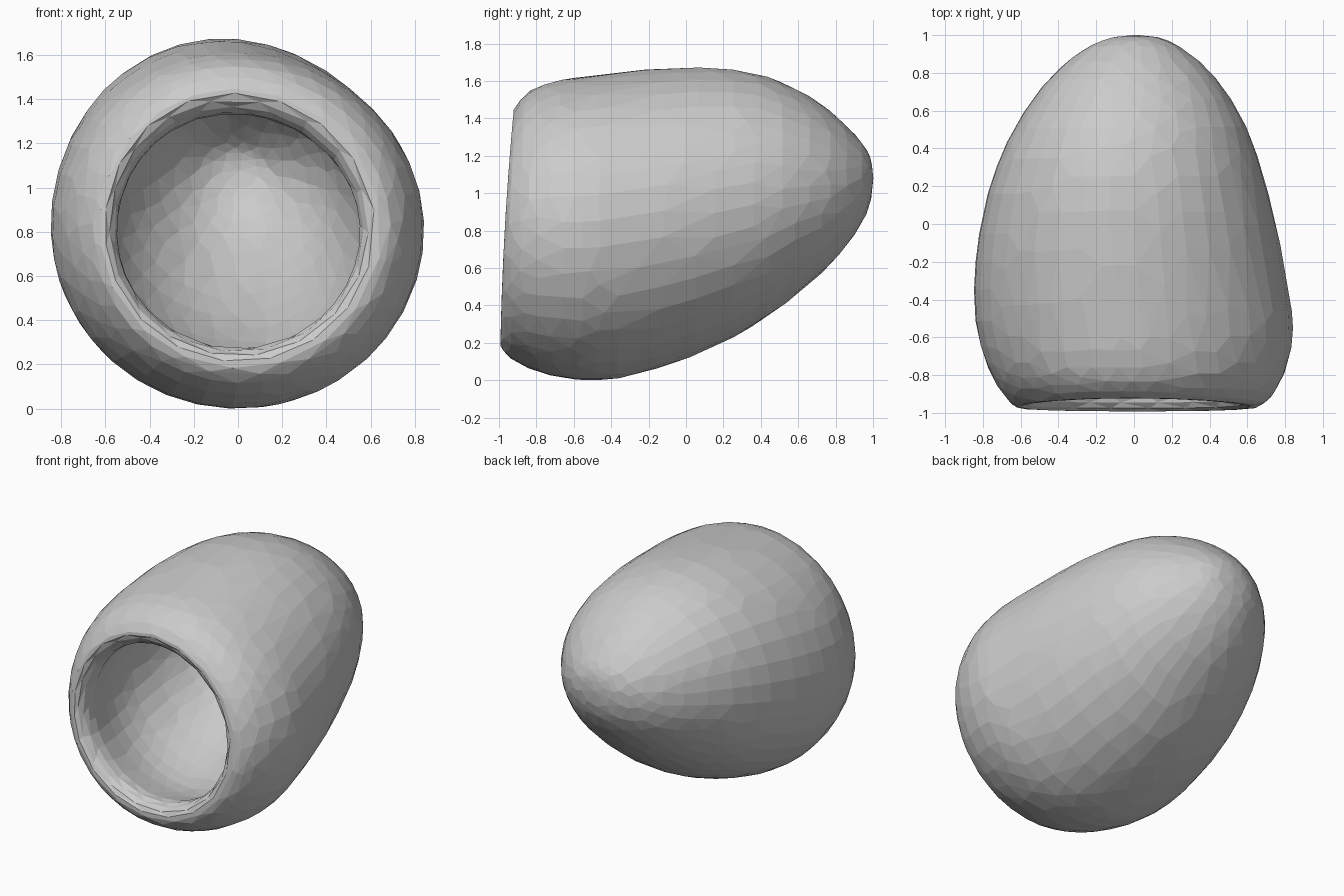
import bpy, bmesh, math

if "Cube" in bpy.data.objects:
    bpy.data.objects.remove(bpy.data.objects["Cube"])

SEGMENTS = 36
SWELL = 1.008   # makes up for the slight shrinkage of rounding

# Outer shell stations from the closed tip to the mouth:
# (y, left x, right x, bottom z, top z)
outer = [
    (0.99, -0.12, 0.14, 0.955, 1.19),
    (0.955, -0.22, 0.22, 0.86, 1.255),
    (0.88, -0.33, 0.325, 0.745, 1.34),
    (0.80, -0.42, 0.41, 0.648, 1.415),
    (0.70, -0.51, 0.49, 0.55, 1.495),
    (0.55, -0.61, 0.58, 0.425, 1.578),
    (0.40, -0.69, 0.64, 0.315, 1.635),
    (0.20, -0.765, 0.70, 0.20, 1.67),
    (0.00, -0.81, 0.75, 0.115, 1.672),
    (-0.20, -0.84, 0.79, 0.05, 1.66),
    (-0.40, -0.847, 0.825, 0.003, 1.64),
    (-0.55, -0.835, 0.847, 0.0, 1.62),
    (-0.70, -0.795, 0.825, 0.02, 1.60),
    (-0.82, -0.745, 0.785, 0.055, 1.56),
    (-0.905, -0.69, 0.735, 0.10, 1.50),
]
# Rounded lip and narrow throat
lip = [
    (-0.96, -0.64, 0.68, 0.155, 1.455),
    (-0.98, -0.60, 0.61, 0.22, 1.43),
    (-0.93, -0.555, 0.56, 0.265, 1.36),
    (-0.84, -0.535, 0.535, 0.285, 1.31),
]


def inner_station(s):
    """Shrink an outer station to make the cavity wall."""
    y, xl, xr, zl, zh = s
    k = 0.73
    cx, cz = (xl + xr) / 2, (zl + zh) / 2
    hx, hz = (xr - xl) / 2 * k, (zh - zl) / 2 * k
    return (-0.70 + (y + 0.70) * 0.88, cx - hx, cx + hx, cz - hz, cz + hz)


def add_ring(bm, station, tilt):
    """Elliptical ring, flatter at upper right; tilt leans it like the mouth."""
    y, xl, xr, zl, zh = station
    ring = []
    for i in range(SEGMENTS):
        a = math.tau * i / SEGMENTS
        r = SWELL * (1 - 0.025 * math.sin(2 * a) * max(0, math.sin(a)))
        x = (xl + xr) / 2 + (xr - xl) / 2 * math.cos(a) * r
        z = (zl + zh) / 2 + (zh - zl) / 2 * math.sin(a) * r
        s = (z - 0.82) / 0.6
        ring.append(bm.verts.new((x, y + tilt * (0.038 * s + 0.012 * s * s), z)))
    return ring


def cap(bm, ring, point):
    """Close a ring with a fan to one point."""
    tip = bm.verts.new(point)
    for i in range(SEGMENTS):
        bm.faces.new((ring[i], ring[(i + 1) % SEGMENTS], tip))


bm = bmesh.new()
stations = [(s, 0.3 if s[0] < -0.85 else 0) for s in outer]
stations += [(s, 0.9) for s in lip]
stations += [(inner_station(s), 0) for s in reversed(outer[:13])]
rings = [add_ring(bm, s, t) for s, t in stations]

# Skin the rings, then close the outer tip and the cavity end
for r0, r1 in zip(rings, rings[1:]):
    for i in range(SEGMENTS):
        j = (i + 1) % SEGMENTS
        bm.faces.new((r0[i], r0[j], r1[j], r1[i]))
cap(bm, rings[0], (0.01, 1.003, 1.08))
cap(bm, rings[-1], (0.01, 0.80, 1.08))
bmesh.ops.recalc_face_normals(bm, faces=bm.faces)

# Hollow egg-shaped pot
mesh = bpy.data.meshes.new("hollow_egg_pot")
bm.to_mesh(mesh)
bm.free()
pot = bpy.data.objects.new("hollow_egg_pot", mesh)
bpy.context.collection.objects.link(pot)

# Round the skin, then break it into irregular flat facets
rounding = pot.modifiers.new("rounding", "SUBSURF")
rounding.levels = rounding.render_levels = 1
facets = pot.modifiers.new("facets", "DECIMATE")
facets.ratio = 0.22
